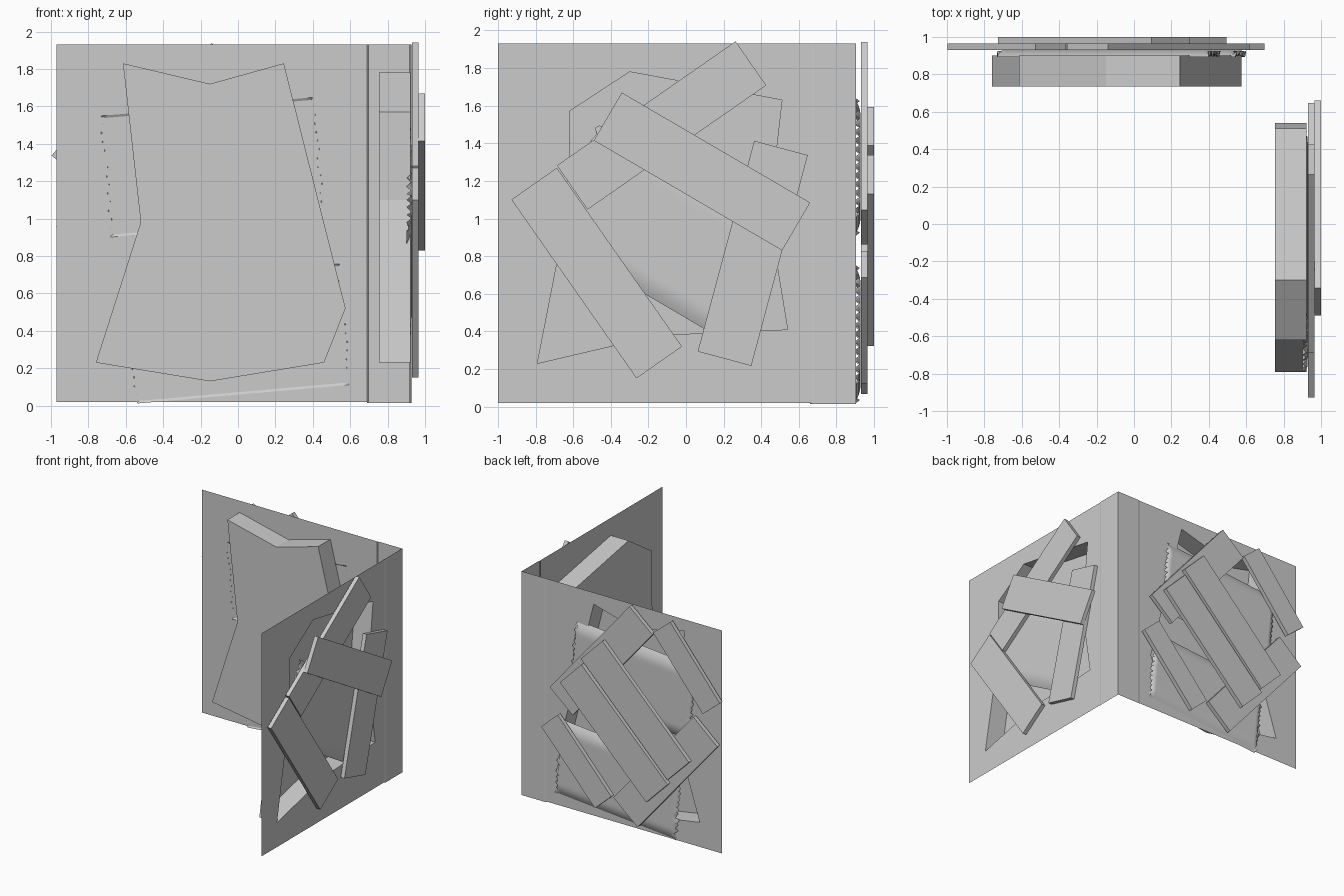
import bpy, bmesh, random
from math import radians, sin, cos
from mathutils import Vector

if "Cube" in bpy.data.objects:
    bpy.data.objects.remove(bpy.data.objects["Cube"])

random.seed(4)

# Each wall has flat coordinates: u along it, v up, d outward depth
def back(u, v, d):
    return Vector((u, 0.9 + d, v))

def side(u, v, d):
    return Vector((0.923 + d, u, v))

def finish(bm, name):
    me = bpy.data.meshes.new(name)
    bm.to_mesh(me)
    bm.free()
    ob = bpy.data.objects.new(name, me)
    bpy.context.collection.objects.link(ob)
    return ob

def smooth(ob):
    for p in ob.data.polygons:
        p.use_smooth = True

# Wall sheet with a jagged recess
def wall(name, place, u0, u1, outline, depth):
    bm = bmesh.new()
    def loop(pts, d):
        vs = [bm.verts.new(place(u, v, d)) for u, v in pts]
        return vs, [bm.edges.new((a, b)) for a, b in zip(vs, vs[1:] + vs[:1])]
    outer, oe = loop([(u0, 0.02), (u1, 0.02), (u1, 1.93), (u0, 1.93)], 0)
    rim, re = loop(outline, 0)
    bmesh.ops.triangle_fill(bm, use_beauty=True, use_dissolve=False, edges=oe + re)
    inner = [bm.verts.new(place(u, v, -depth)) for u, v in outline]
    n = len(rim)
    for i in range(n):
        j = (i + 1) % n
        bm.faces.new((rim[i], rim[j], inner[j], inner[i]))
    bm.faces.new(inner)
    bmesh.ops.recalc_face_normals(bm, faces=bm.faces[:])
    out = place(0, 0, 1) - place(0, 0, 0)
    if outer[0].link_faces[0].normal.dot(out) < 0:
        bmesh.ops.reverse_faces(bm, faces=bm.faces[:])
    finish(bm, name)

# Board nailed flat on a wall
def plank(name, place, u, v, angle, length, width, d0, d1):
    c, s = cos(radians(angle)), sin(radians(angle))
    bm = bmesh.new()
    bmesh.ops.create_cube(bm, size=1)
    for vert in bm.verts:
        a, b, t = vert.co
        a, b = a * length, b * width
        vert.co = place(u + a * c - b * s, v + a * s + b * c, d0 + (t + 0.5) * (d1 - d0))
    bmesh.ops.recalc_face_normals(bm, faces=bm.faces[:])
    finish(bm, name)

# Torn paper: long edges curl into the wall, short ends are ragged
def paper(name, place, u, v, angle, d_low, d_high, length=1.14, width=0.65):
    c, s = cos(radians(angle)), sin(radians(angle))
    cols = [-0.5, -0.485, -0.46, 0, 0.46, 0.485, 0.5]
    rows = 28
    bm = bmesh.new()
    grid = []
    for j in range(rows + 1):
        t = j / rows - 0.5
        curl = min(1, (0.5 - abs(t)) / 0.16)
        base = d_low + (d_high - d_low) * (1 - (1 - curl) ** 2)
        row = []
        for i, a in enumerate(cols):
            d, x = base, a * length
            if i in (0, len(cols) - 1):
                d = d_low + (d_high - d_low) * (j % 2) * 0.9
                x += random.uniform(-0.012, 0.012)
            y = t * width
            row.append(bm.verts.new(place(u + x * c - y * s, v + x * s + y * c, d)))
        grid.append(row)
    for r0, r1 in zip(grid, grid[1:]):
        for i in range(len(cols) - 1):
            bm.faces.new((r0[i], r0[i + 1], r1[i + 1], r1[i]))
    bm.normal_update()
    out = place(0, 0, 1) - place(0, 0, 0)
    if sum(f.normal.dot(out) for f in bm.faces) < 0:
        bmesh.ops.reverse_faces(bm, faces=bm.faces[:])
    smooth(finish(bm, name))

# Walls
wall("back_wall", back, -0.97, 0.923,
     [(-0.615, 1.83), (-0.15, 1.72), (0.245, 1.83), (0.575, 0.52),
      (0.46, 0.23), (-0.15, 0.13), (-0.76, 0.23), (-0.52, 0.98)], 0.165)
wall("side_wall", side, -1.0, 0.9,
     [(-0.62, 1.57), (-0.3, 1.78), (0.51, 1.63), (0.44, 1.02),
      (0.54, 0.41), (-0.15, 0.38), (-0.79, 0.23), (-0.62, 1.1)], 0.168)

# Corner strip wrapping both walls
bm = bmesh.new()
profile = [(0.69, 0.893), (0.698, 0.9), (0.71, 0.904), (0.927, 0.904),
           (0.927, 0.68), (0.923, 0.668), (0.916, 0.66)]
lines = [[bm.verts.new((x, y, z)) for x, y in profile] for z in (0.015, 1.93)]
for i in range(len(profile) - 1):
    bm.faces.new((lines[0][i + 1], lines[0][i], lines[1][i], lines[1][i + 1]))
finish(bm, "corner_strip")

# Torn paper sheets
paper("back_paper_upper", back, -0.135, 1.275, 5, -0.008, 0.028)
paper("back_paper_lower", back, 0.0, 0.385, 5, -0.008, 0.028)
paper("side_paper", side, -0.14, 0.93, -30.5, -0.022, 0.006, 1.13)

# Boards: u, v, angle, length, width, layer
back_boards = [(0.13, 1.40, -49.7, 1.17, 0.285, 0), (-0.48, 0.61, -49.6, 1.17, 0.30, 0),
               (-0.68, 1.555, 50.5, 0.74, 0.21, 0), (0.365, 0.475, 48, 0.76, 0.21, 0),
               (-0.215, 1.08, 45, 1.16, 0.29, 1), (-0.015, 0.83, 44.7, 1.15, 0.29, 1)]
side_boards = [(-0.13, 1.495, 34.8, 1.157, 0.285, 0), (-0.475, 0.71, -55, 1.16, 0.295, 0),
               (0.355, 0.815, 75, 1.16, 0.295, 0), (0.085, 1.25, -30.3, 1.16, 0.295, 1)]
for label, place, start, boards in (("back", back, 0.03, back_boards),
                                    ("side", side, 0.007, side_boards)):
    for i, (u, v, ang, l, w, layer) in enumerate(boards):
        d0 = start + 0.035 * layer
        plank(f"{label}_board_{i + 1}", place, u, v, ang, l, w, d0, d0 + 0.035)
